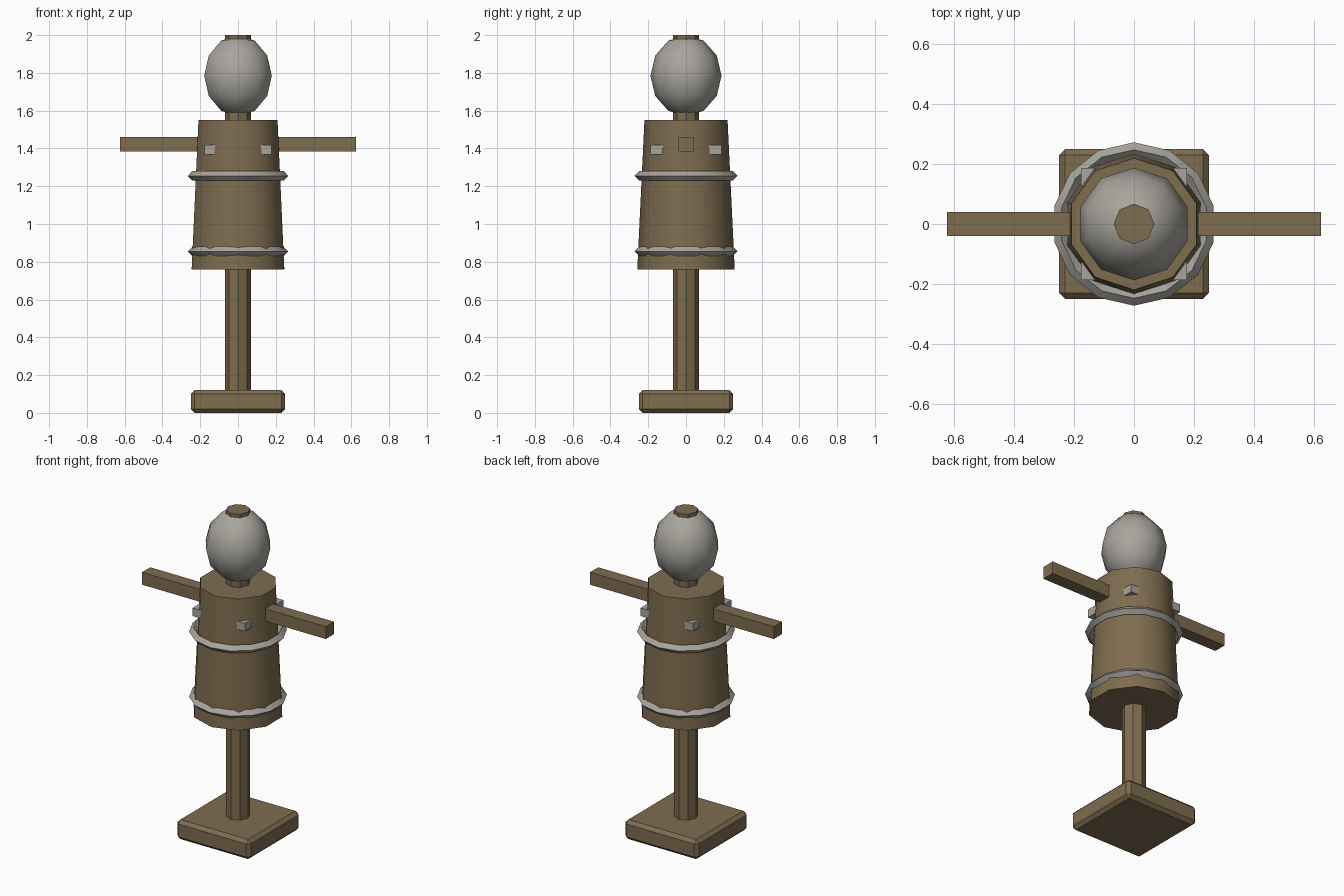
import bpy, math

if "Cube" in bpy.data.objects:
    bpy.data.objects.remove(bpy.data.objects["Cube"])


def material(name, rgb):
    m = bpy.data.materials.new(name)
    m.diffuse_color = (*rgb, 1)
    m.use_nodes = True
    m.node_tree.nodes["Principled BSDF"].inputs["Base Color"].default_value = m.diffuse_color
    return m


wood = material("brown wood", (0.21, 0.15, 0.078))
grey = material("pale grey", (0.39, 0.375, 0.335))


def finish(name, mat, smooth=None):
    ob = bpy.context.object
    ob.name = name
    ob.data.materials.append(mat)
    bpy.ops.object.transform_apply(location=False, rotation=True, scale=True)
    if smooth:
        bpy.ops.object.shade_smooth_by_angle(angle=math.radians(smooth))
    return ob


def box(name, mat, centre, size):
    bpy.ops.mesh.primitive_cube_add(size=1, location=centre)
    bpy.context.object.scale = size
    return finish(name, mat)


# chamfered square base
base = box("base", wood, (0, 0, 0.06), (0.5, 0.5, 0.12))
bevel = base.modifiers.new("chamfer", 'BEVEL')
bevel.width = 0.02
bevel.segments = 1

# octagonal pole running through everything
bpy.ops.mesh.primitive_cylinder_add(vertices=8, radius=0.068, depth=1.9,
                                    location=(0, 0, 1.05))
finish("pole", wood)

# tapered ten-sided torso
bpy.ops.mesh.primitive_cone_add(vertices=10, radius1=0.258, radius2=0.22,
                                depth=0.79, location=(0, 0, 1.155))
finish("torso", wood, 42)

# crossbar arms
box("arms", wood, (0, 0, 1.423), (1.25, 0.08, 0.076))

# egg-shaped head
bpy.ops.mesh.primitive_uv_sphere_add(segments=10, ring_count=6, radius=1,
                                     location=(0, 0, 1.785))
bpy.context.object.scale = (0.188, 0.188, 0.214)
finish("head", grey, 60)

# two hoops around the torso, with a vertex facing front
for name, z in (("lower_hoop", 0.855), ("upper_hoop", 1.255)):
    bpy.ops.mesh.primitive_torus_add(major_segments=14, minor_segments=4,
                                     major_radius=0.248, minor_radius=0.025,
                                     location=(0, 0, z),
                                     rotation=(0, 0, math.pi / 2))
    finish(name, grey, 40)

# four small blocks at the chest corners
for sx, side in ((-1, "left"), (1, "right")):
    for sy, end in ((-1, "front"), (1, "back")):
        box(f"{end}_{side}_block", grey, (sx * 0.14, sy * 0.15, 1.393),
            (0.075, 0.075, 0.05))
